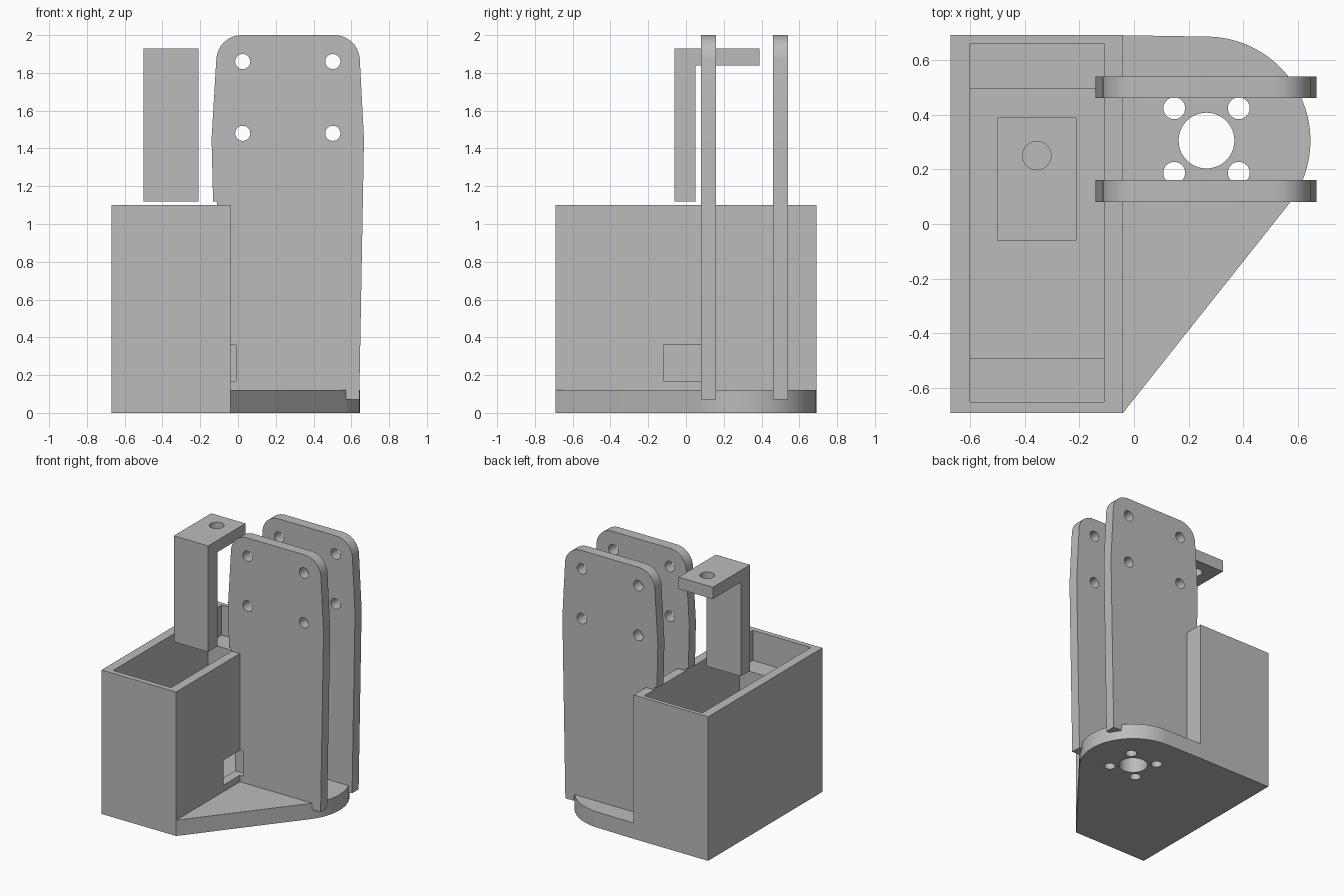
import bpy
import bmesh
from math import cos, sin, radians

if "Cube" in bpy.data.objects:
    bpy.data.objects.remove(bpy.data.objects["Cube"])

GREY = (0.5, 0.5, 0.5, 1.0)
grey = bpy.data.materials.new("plain grey")
grey.use_nodes = True
grey.diffuse_color = GREY
grey.node_tree.nodes["Principled BSDF"].inputs["Base Color"].default_value = GREY


def prism(name, outline, axis, low, high):
    """Extrude a 2D outline along an axis: z takes (x, y), y takes (x, z), x takes (y, z)."""
    place = {"z": lambda a, b, c: (a, b, c),
             "y": lambda a, b, c: (a, c, b),
             "x": lambda a, b, c: (c, a, b)}[axis]
    bm = bmesh.new()
    face = bm.faces.new([bm.verts.new(place(a, b, low)) for a, b in outline])
    grown = bmesh.ops.extrude_face_region(bm, geom=[face])["geom"]
    bmesh.ops.translate(bm, vec=place(0, 0, high - low),
                        verts=[g for g in grown if isinstance(g, bmesh.types.BMVert)])
    bmesh.ops.recalc_face_normals(bm, faces=bm.faces)
    mesh = bpy.data.meshes.new(name)
    bm.to_mesh(mesh)
    bm.free()
    mesh.materials.append(grey)
    obj = bpy.data.objects.new(name, mesh)
    bpy.context.collection.objects.link(obj)
    return obj


def arc(cx, cy, r, start, end, steps):
    angles = [radians(start + (end - start) * i / steps) for i in range(steps + 1)]
    return [(cx + r * cos(t), cy + r * sin(t)) for t in angles]


def circle(cx, cy, r, steps=40):
    return arc(cx, cy, r, 0, 360, steps)[:-1]


def rect(a, b, c, d):
    return [(a, c), (b, c), (b, d), (a, d)]


def cut(obj, *cutters):
    """Subtract each cutter, given as (outline, axis, low, high)."""
    bpy.context.view_layer.objects.active = obj
    for spec in cutters:
        tool = prism("cutter", *spec)
        tool.hide_render = True
        mod = obj.modifiers.new("cut", "BOOLEAN")
        mod.operation = "DIFFERENCE"
        mod.solver = "EXACT"
        mod.object = tool
        bpy.ops.object.modifier_apply(modifier=mod.name)
        bpy.data.objects.remove(tool)


# Base plate with a rounded end, a centre hole and four screw holes
CX, CY = 0.265, 0.305
base = prism("base_plate",
             [(-0.04, -0.69), (-0.04, 0.69)] + arc(CX, CY, 0.38, 90, -38.5, 40),
             "z", 0, 0.12)
cut(base, (circle(CX, CY, 0.102), "z", -0.1, 0.3),
    *[(circle(CX + sx * 0.118, CY + sy * 0.118, 0.04), "z", -0.1, 0.3)
      for sx in (-1, 1) for sy in (-1, 1)])

# Side window that also nicks the front plate
window = (rect(-0.12, 0.12, 0.17, 0.36), "x", -0.2, -0.01)

# Open box with a deep pocket and a ledge at each end
box = prism("open_box", rect(-0.67, -0.04, -0.69, 0.69), "z", 0, 1.1)
cut(box, (rect(-0.60, -0.11, -0.49, 0.495), "z", 0.12, 1.3),
    (rect(-0.60, -0.11, -0.65, 0.66), "z", 0.87, 1.3), window)

# Two upright plates with rounded tops, four holes and a foot over the base edge
profile = ([(-0.11, 0.11), (0.57, 0.11), (0.57, 0.07), (0.642, 0.07), (0.667, 1.45)]
           + arc(0.51, 1.865, 0.135, 4, 90, 12)
           + arc(0.02, 1.865, 0.135, 90, 176, 12)
           + [(-0.14, 1.45), (-0.132, 1.12), (-0.11, 1.12)])
plates = []
for name, low in (("front_plate", 0.08), ("back_plate", 0.46)):
    plate = prism(name, profile, "y", low, low + 0.08)
    cut(plate, *[(circle(x, z, 0.04), "y", low - 0.1, low + 0.2)
                 for x in (0.025, 0.502) for z in (1.48, 1.86)])
    plates.append(plate)
cut(plates[0], window)

# Hooked bracket hovering over the box, with a hole in its arm
bracket = prism("hook_bracket",
                [(-0.06, 1.12), (0.05, 1.12), (0.05, 1.84), (0.39, 1.84),
                 (0.39, 1.93), (-0.06, 1.93)], "x", -0.50, -0.21)
cut(bracket, (circle(-0.355, 0.25, 0.052), "z", 1.7, 2.1))

# Smooth curved walls, sharp edges kept
bpy.ops.object.select_all(action="DESELECT")
for obj in [base, box, bracket] + plates:
    obj.select_set(True)
bpy.context.view_layer.objects.active = base
bpy.ops.object.shade_smooth_by_angle(angle=radians(25))
